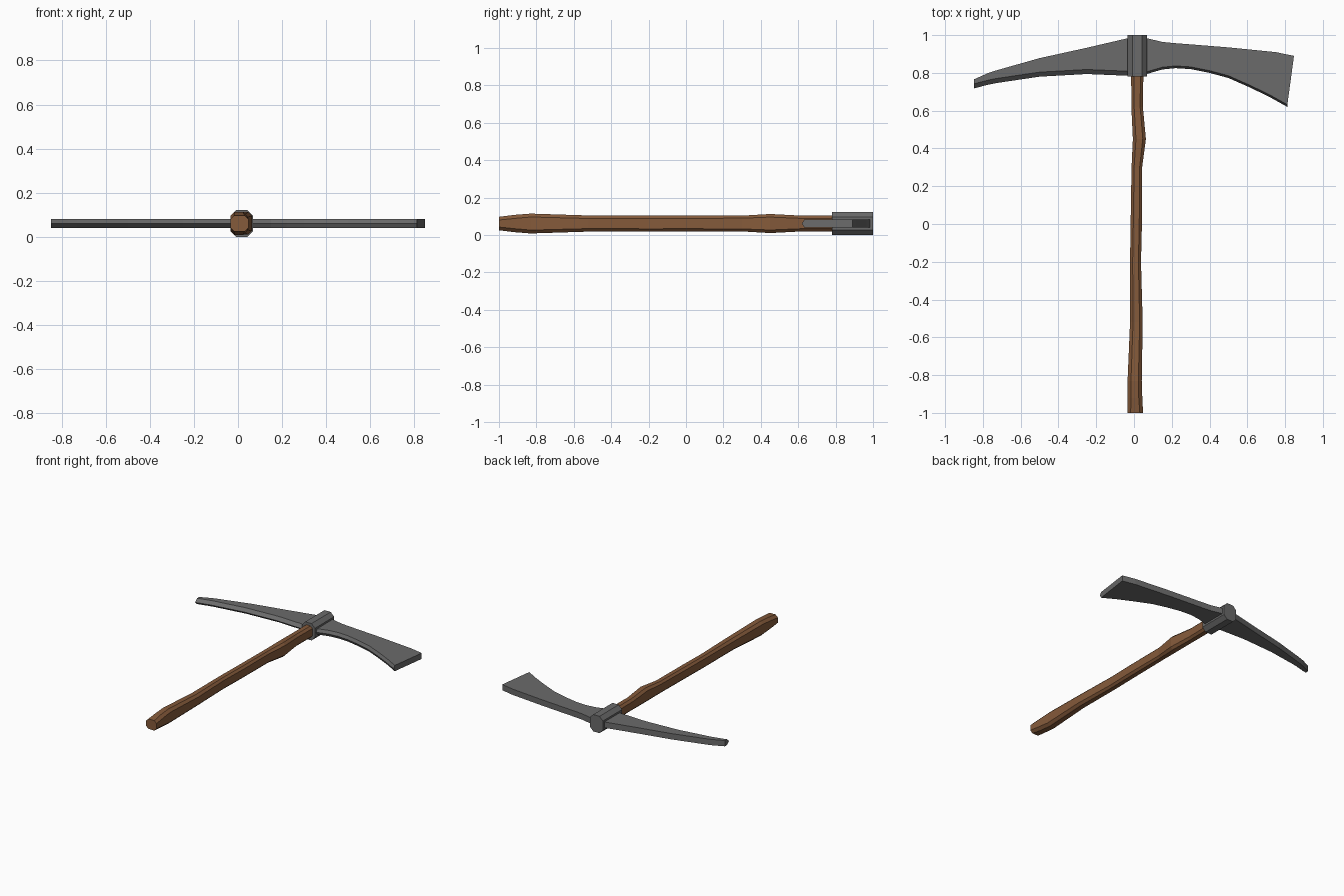
import bpy, bmesh

if "Cube" in bpy.data.objects:
    bpy.data.objects.remove(bpy.data.objects["Cube"])

CZ = 0.061  # mid height of the whole tool


def material(name, rgb):
    m = bpy.data.materials.new(name)
    m.diffuse_color = (*rgb, 1)
    m.use_nodes = True
    m.node_tree.nodes["Principled BSDF"].inputs["Base Color"].default_value = m.diffuse_color
    return m


wood = material("brown_wood", (0.235, 0.103, 0.043))
metal = material("grey_metal", (0.145, 0.145, 0.145))


def loft(name, rings, mat):
    """Skin a row of equal-sized rings and cap both ends."""
    bm = bmesh.new()
    rows = [[bm.verts.new(p) for p in ring] for ring in rings]
    n = len(rows[0])
    for a, b in zip(rows, rows[1:]):
        for i in range(n):
            j = (i + 1) % n
            bm.faces.new((a[i], a[j], b[j], b[i]))
    bm.faces.new(rows[0])
    bm.faces.new(rows[-1])
    bmesh.ops.recalc_face_normals(bm, faces=bm.faces[:])
    mesh = bpy.data.meshes.new(name)
    bm.to_mesh(mesh)
    bm.free()
    mesh.materials.append(mat)
    ob = bpy.data.objects.new(name, mesh)
    bpy.context.collection.objects.link(ob)
    return ob


def octagon(y, x0, x1, h, cut):
    """Chamfered rectangle across the y axis."""
    c, w = (x0 + x1) / 2, (x1 - x0) / 2
    a, b = w - cut, h - cut
    pts = [(w, -b), (w, b), (a, h), (-a, h), (-w, b), (-w, -b), (-a, -h), (a, -h)]
    return [(c + px, y, CZ + pz) for px, pz in pts]


# Gently crooked wooden handle: y, left, right, half height
handle = [(-1, -0.035, 0.048, 0.036), (-0.92, -0.035, 0.044, 0.046),
          (-0.83, -0.034, 0.041, 0.053), (-0.52, -0.021, 0.046, 0.043),
          (-0.2, -0.021, 0.037, 0.042), (0, -0.018, 0.042, 0.042),
          (0.3, -0.013, 0.043, 0.042), (0.45, -0.006, 0.063, 0.051),
          (0.62, -0.014, 0.047, 0.042), (0.82, -0.015, 0.05, 0.042)]
loft("handle", [octagon(y, a, b, h, min(b - a, 2 * h) * 0.24)
                for y, a, b, h in handle], wood)

# Metal collar around the handle end
loft("collar", [octagon(y, -0.035, 0.069, 0.061, 0.027) for y in (0.78, 1.0)], metal)


def blade_ring(x_low, y_low, x_up, y_up, band, t=0.021):
    """Flat slab section with a ridged cutting edge on its low side."""
    return [(x_up, y_up, CZ + t), (x_up, y_up, CZ - t),
            (x_low, y_low + band, CZ - t), (x_low, y_low, CZ),
            (x_low, y_low + band, CZ + t)]


# Pick arm: x, lower y, upper y
pick = [(0.0, 0.785, 0.99), (-0.035, 0.785, 0.983), (-0.25, 0.794, 0.933),
        (-0.5, 0.78, 0.878), (-0.73, 0.746, 0.813), (-0.77, 0.738, 0.8),
        (-0.847, 0.718, 0.766)]
loft("pick_arm", [blade_ring(x, a, x, b, 0.024) for x, a, b in pick], metal)

# Flared adze arm: lower x, lower y, upper x, upper y
adze = [(0.03, 0.785, 0.03, 0.99), (0.07, 0.795, 0.07, 0.983),
        (0.15, 0.818, 0.15, 0.964), (0.22, 0.825, 0.22, 0.957),
        (0.3, 0.82, 0.3, 0.951), (0.4, 0.8, 0.4, 0.943),
        (0.5, 0.773, 0.5, 0.935), (0.62, 0.72, 0.65, 0.92),
        (0.72, 0.671, 0.75, 0.91), (0.812, 0.62, 0.847, 0.89)]
loft("adze_arm", [blade_ring(*r, 0.012) for r in adze], metal)
